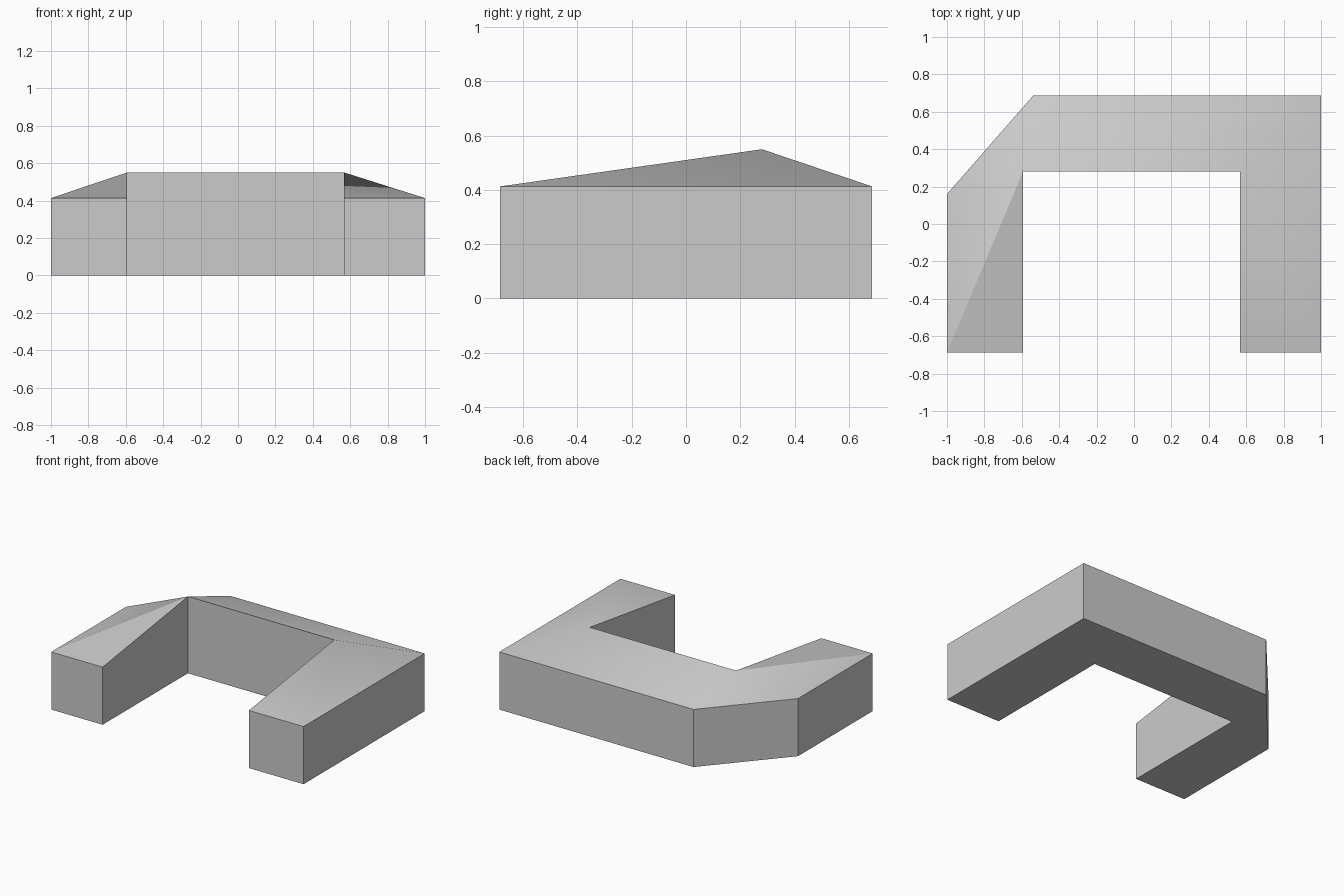
import bpy
import bmesh
import math

cube = bpy.data.objects.get("Cube")
if cube:
    bpy.data.objects.remove(cube, do_unlink=True)

EAVE, RIDGE = 0.413, 0.55

# Plan outline, counter-clockwise; inner courtyard corners rise to the ridge
plan = {
    "right_end_outer": (-1.0, -0.686, EAVE),
    "right_end_inner": (-0.593, -0.686, EAVE),
    "right_court": (-0.593, 0.28, RIDGE),
    "left_court": (0.567, 0.28, RIDGE),
    "left_end_inner": (0.567, -0.686, EAVE),
    "left_end_outer": (1.0, -0.686, EAVE),
    "left_back": (1.0, 0.686, EAVE),
    "cut_back": (-0.54, 0.686, EAVE),
    "cut_side": (-1.0, 0.16, EAVE),
}

# Roof slopes between the eaves and the courtyard corners
slopes = [
    ("right_end_outer", "right_end_inner", "right_court"),
    ("right_end_outer", "right_court", "cut_side"),
    ("cut_side", "right_court", "cut_back"),
    ("right_court", "left_court", "left_back", "cut_back"),
    ("left_court", "left_end_outer", "left_back"),
    ("left_court", "left_end_inner", "left_end_outer"),
]

bm = bmesh.new()
top = {name: bm.verts.new(co) for name, co in plan.items()}
base = {name: bm.verts.new((x, y, 0)) for name, (x, y, z) in plan.items()}

roof = [bm.faces.new([top[n] for n in names]) for names in slopes]

# Walls and floor
names = list(plan)
for a, b in zip(names, names[1:] + names[:1]):
    bm.faces.new((base[a], base[b], top[b], top[a]))
bm.faces.new([base[n] for n in reversed(names)])
bmesh.ops.recalc_face_normals(bm, faces=bm.faces)

mesh = bpy.data.meshes.new("building")
bm.to_mesh(mesh)
bm.free()
building = bpy.data.objects.new("building", mesh)
bpy.context.collection.objects.link(building)

# Plain grey finish
grey = bpy.data.materials.new("light_grey")
grey.use_nodes = True
colour = (0.6, 0.6, 0.6, 1)
grey.diffuse_color = colour
grey.node_tree.nodes["Principled BSDF"].inputs["Base Color"].default_value = colour
mesh.materials.append(grey)

# Soft roof shading, crisp walls, and one flat slope on the right wing
bpy.context.view_layer.objects.active = building
building.select_set(True)
bpy.ops.object.shade_smooth_by_angle(angle=math.radians(30))
mesh.polygons[0].use_smooth = False
